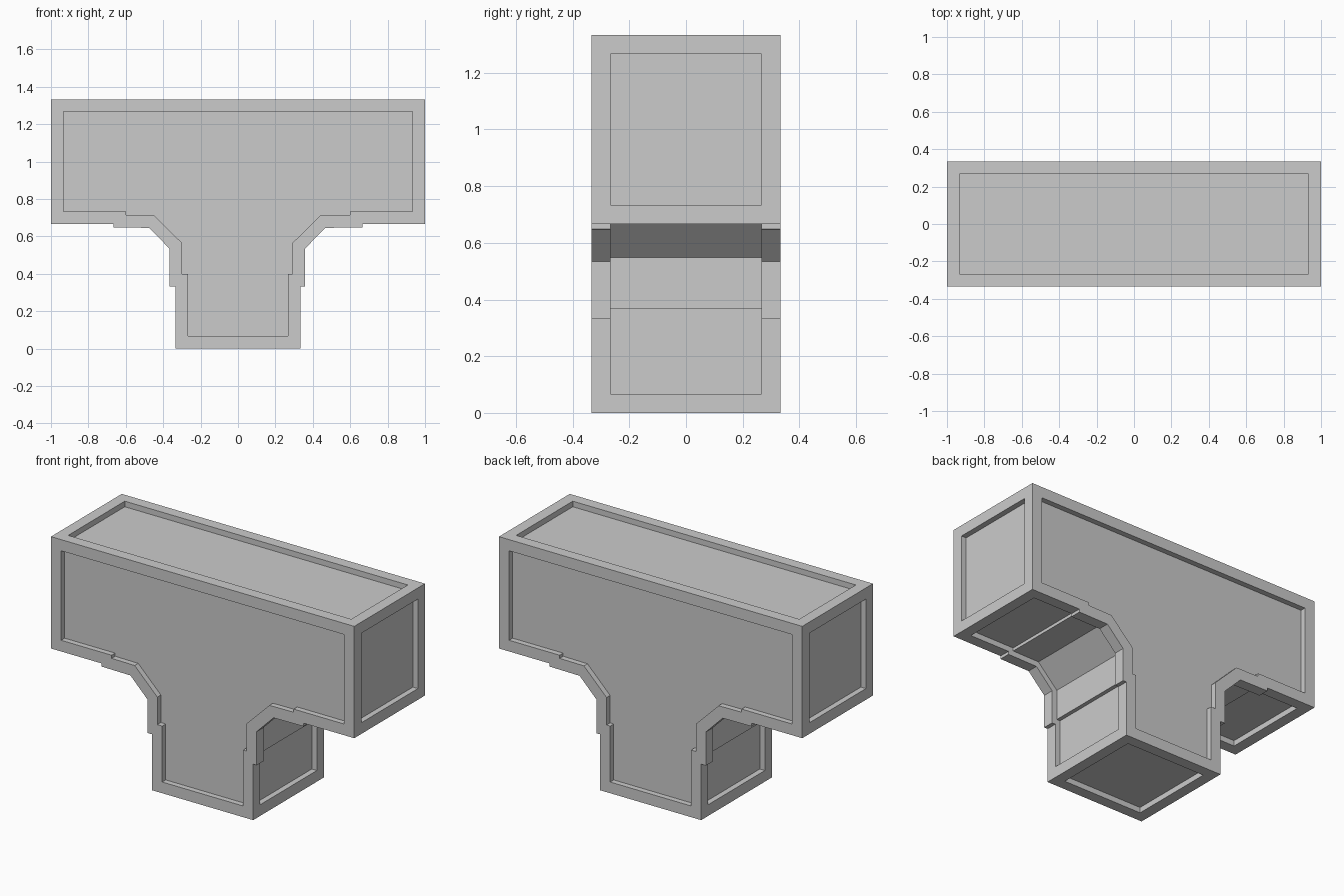
import bpy, bmesh

if "Cube" in bpy.data.objects:
    bpy.data.objects.remove(bpy.data.objects["Cube"])

T, H = 1 / 3, 1 / 30          # half thickness, recess depth
RIM = 2 * H                   # rim width


def half(d, bump):
    """Right half of the T outline, inset by d, from foot to top corner."""
    return [(T - d, d), (T - d, T + d), (bump - d, T + d),
            (bump - d, 0.534 + 0.45 * d), (bump + 0.111 - 0.42 * d, 0.646 + d),
            (2 * T - d, 0.648 + d), (2 * T - d, 2 * T + d),
            (1 - d, 2 * T + d), (1 - d, 4 * T - d)]


BUMP = {1: 0.357, -1: 0.365}


def outline(d):
    left = [(-x, z) for x, z in half(d, BUMP[-1])]
    return half(d, BUMP[1]) + left[::-1]


def prism(bm, pts, y0, y1):
    """Extrude an x-z outline from y0 to y1."""
    face = bm.faces.new([bm.verts.new((x, y0, z)) for x, z in pts])
    out = bmesh.ops.extrude_face_region(bm, geom=[face])
    verts = [v for v in out["geom"] if isinstance(v, bmesh.types.BMVert)]
    bmesh.ops.translate(bm, verts=verts, vec=(0, y1 - y0, 0))


def rect(x0, x1, z0, z1):
    return [(x0, z0), (x1, z0), (x1, z1), (x0, z1)]


def finish(bm, name):
    bmesh.ops.recalc_face_normals(bm, faces=bm.faces)
    me = bpy.data.meshes.new(name)
    bm.to_mesh(me)
    bm.free()
    ob = bpy.data.objects.new(name, me)
    bpy.context.collection.objects.link(ob)
    return ob


# solid T-shaped body
bm = bmesh.new()
prism(bm, outline(0), -T, T)
body = finish(bm, "t_block_body")

# recess cutters
bm = bmesh.new()
W = T - RIM
for s in (-1, 1):
    # front and back panel
    prism(bm, outline(RIM), s * (T - H), s * (T + 0.1))
    # arm end panel
    prism(bm, rect(s * (1 - H), s * 1.1, 2 * T + RIM, 4 * T - RIM), -W, W)
    # channel under the arm, round the bracket and down the leg
    core = half(H, BUMP[s])[1:7]
    pts = [(1 - RIM, RIM), (T - H, RIM)] + core + [(1 - RIM, 2 * T + H)]
    prism(bm, [(s * x, z) for x, z in pts], -W, W)
# top and bottom panels
prism(bm, rect(-1 + RIM, 1 - RIM, 4 * T - H, 1.45), -W, W)
prism(bm, rect(-W, W, -0.1, H), -W, W)
cutter = finish(bm, "panel_cutter")
cutter.hide_render = True

mod = body.modifiers.new("panels", "BOOLEAN")
mod.operation = "DIFFERENCE"
mod.solver = "EXACT"
mod.object = cutter
bpy.context.view_layer.objects.active = body
body.select_set(True)
bpy.ops.object.modifier_apply(modifier=mod.name)
bpy.data.objects.remove(cutter)
